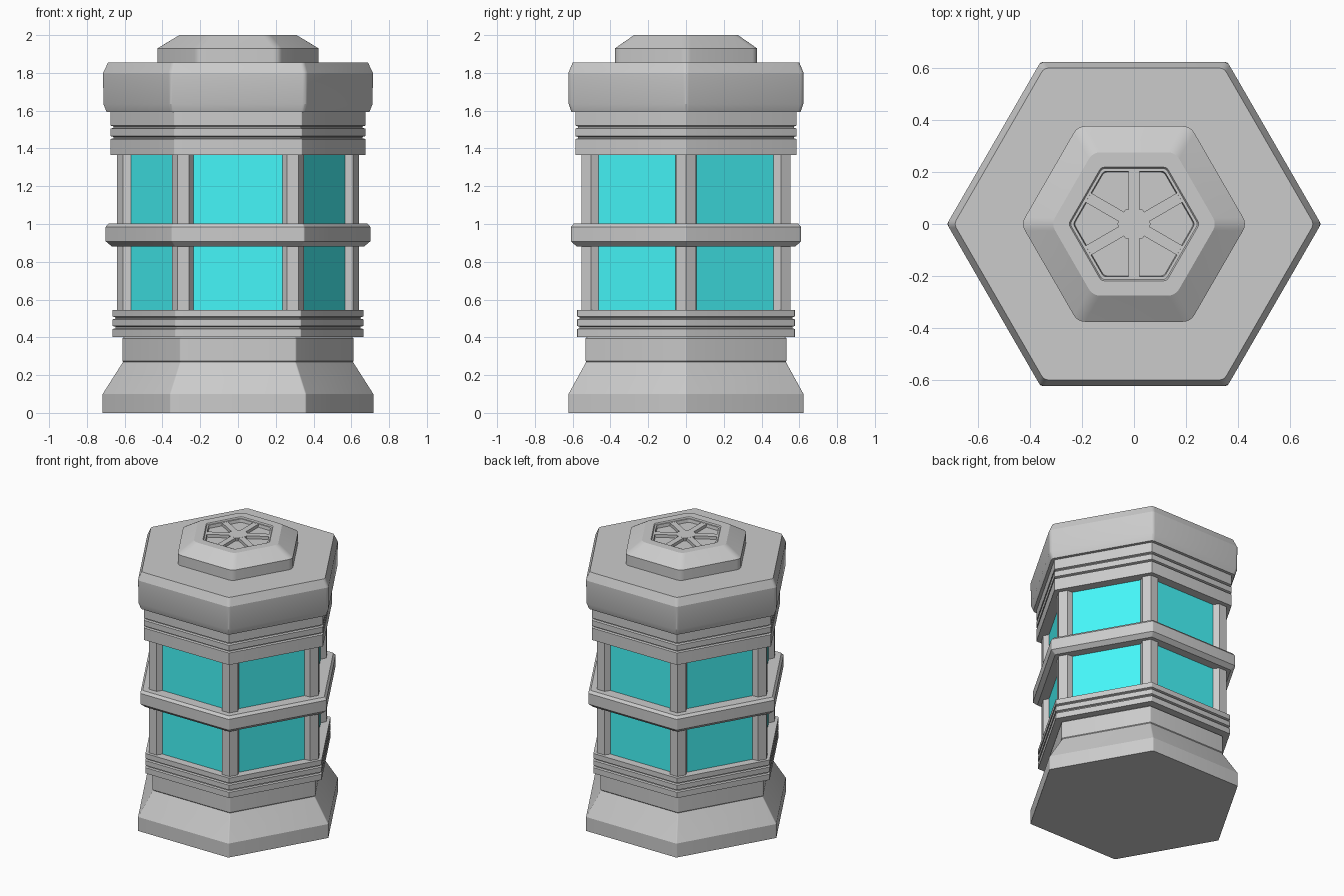
import bpy, bmesh
from math import sin, cos, radians, pi
from mathutils import Matrix

if "Cube" in bpy.data.objects:
    bpy.data.objects.remove(bpy.data.objects["Cube"])


def finish(name, bm, mat=None):
    bmesh.ops.recalc_face_normals(bm, faces=bm.faces)
    me = bpy.data.meshes.new(name)
    bm.to_mesh(me)
    bm.free()
    ob = bpy.data.objects.new(name, me)
    bpy.context.collection.objects.link(ob)
    if mat:
        me.materials.append(mat)
    return ob


def hex_outline(R, r, seg=4):
    """Hexagon of corner radius R, corners filleted with radius r."""
    if r <= 0:
        return [(R * cos(k * pi / 3), R * sin(k * pi / 3)) for k in range(6)]
    c = R - r / cos(pi / 6)
    pts = []
    for k in range(6):
        a = k * pi / 3
        for i in range(seg + 1):
            b = a - pi / 6 + i * pi / 3 / seg
            pts.append((c * cos(a) + r * cos(b), c * sin(a) + r * sin(b)))
    return pts


def loft(name, profile, r=0.0, mat=None):
    """Stack hexagonal rings (R, z) or (R, z, fillet) into a closed solid."""
    bm = bmesh.new()
    rings = []
    for p in profile:
        fillet = p[2] if len(p) > 2 else r
        rings.append([bm.verts.new((x, y, p[1])) for x, y in hex_outline(p[0], fillet)])
    n = len(rings[0])
    for a, b in zip(rings, rings[1:]):
        for i in range(n):
            j = (i + 1) % n
            bm.faces.new((a[i], a[j], b[j], b[i]))
    bm.faces.new(rings[0][::-1])
    bm.faces.new(rings[-1])
    return finish(name, bm, mat)


def prism(bm, pts, z0, z1, angle):
    """Extrude a plan outline between two heights, turned about z."""
    lo = [bm.verts.new((x, y, z0)) for x, y in pts]
    hi = [bm.verts.new((x, y, z1)) for x, y in pts]
    n = len(pts)
    for i in range(n):
        j = (i + 1) % n
        bm.faces.new((lo[i], lo[j], hi[j], hi[i]))
    bm.faces.new(lo[::-1])
    bm.faces.new(hi)
    bmesh.ops.rotate(bm, verts=lo + hi, matrix=Matrix.Rotation(angle, 3, 'Z'))


glass = bpy.data.materials.new("teal_glass")
glass.diffuse_color = (0.06, 0.93, 0.95, 1)
glass.use_nodes = True
glass.node_tree.nodes["Principled BSDF"].inputs["Base Color"].default_value = glass.diffuse_color

# Flared foot and neck
loft("base", [(0.718, 0), (0.718, 0.10), (0.61, 0.27), (0.614, 0.275),
              (0.614, 0.395), (0.60, 0.405)], 0.01)

# Grooved ring below the windows
loft("lower_ring", [(0.59, 0.403), (0.665, 0.403), (0.665, 0.444), (0.65, 0.448),
                    (0.65, 0.456), (0.665, 0.46), (0.665, 0.495), (0.65, 0.499),
                    (0.65, 0.506), (0.665, 0.51), (0.665, 0.546), (0.58, 0.546)], 0.005)

# Glass core
loft("window_glass", [(0.60, 0.53), (0.60, 1.38)], 0, glass)

# Corner posts: chevron section hugging each corner
bm = bmesh.new()
R, Rg = 0.64, 0.595
c, s = cos(radians(120)), sin(radians(120))
p = (R + 0.06 * c, 0.06 * s)
q = (Rg + 0.065 * c, 0.065 * s)
section = [(R, 0), p, q, (0.54, 0), (q[0], -q[1]), (p[0], -p[1])]
for k in range(6):
    prism(bm, section, 0.53, 1.38, k * pi / 3)
finish("corner_posts", bm)

# Belt around the middle of the windows
loft("middle_belt", [(0.58, 0.882), (0.67, 0.882), (0.702, 0.908), (0.702, 0.985),
                     (0.685, 1.003), (0.58, 1.003)], 0.01)

# Grooved ring above the windows
loft("upper_ring", [(0.58, 1.364), (0.676, 1.364), (0.676, 1.45), (0.66, 1.454),
                    (0.66, 1.461), (0.676, 1.465), (0.676, 1.505), (0.66, 1.509),
                    (0.66, 1.517), (0.676, 1.521), (0.676, 1.60), (0.58, 1.60)], 0.005)

# Heavy cap
loft("cap", [(0.60, 1.592), (0.70, 1.592), (0.717, 1.635), (0.719, 1.80),
             (0.692, 1.856), (0.40, 1.856)], 0.03)

# Raised lid with a sunken hexagonal pocket
loft("lid", [(0.434, 1.84), (0.434, 1.93), (0.318, 2.0), (0.252, 2.0, 0.02),
             (0.246, 1.992, 0.02), (0.234, 1.992, 0.02), (0.230, 1.97, 0.02)], 0.05)

# Spokes and hub inside the pocket
bm = bmesh.new()
spoke = [(0, -0.021), (0.206, -0.021), (0.206, 0.021), (0, 0.021)]
for k in range(6):
    prism(bm, spoke, 1.96, 1.991, pi / 6 + k * pi / 3)
finish("lid_spokes", bm)
loft("lid_hub", [(0.065, 1.96), (0.065, 1.9915)])

# Smooth the fillets, keep hard edges
bpy.ops.object.select_all(action='SELECT')
bpy.context.view_layer.objects.active = bpy.data.objects["cap"]
bpy.ops.object.shade_smooth_by_angle(angle=radians(20))
